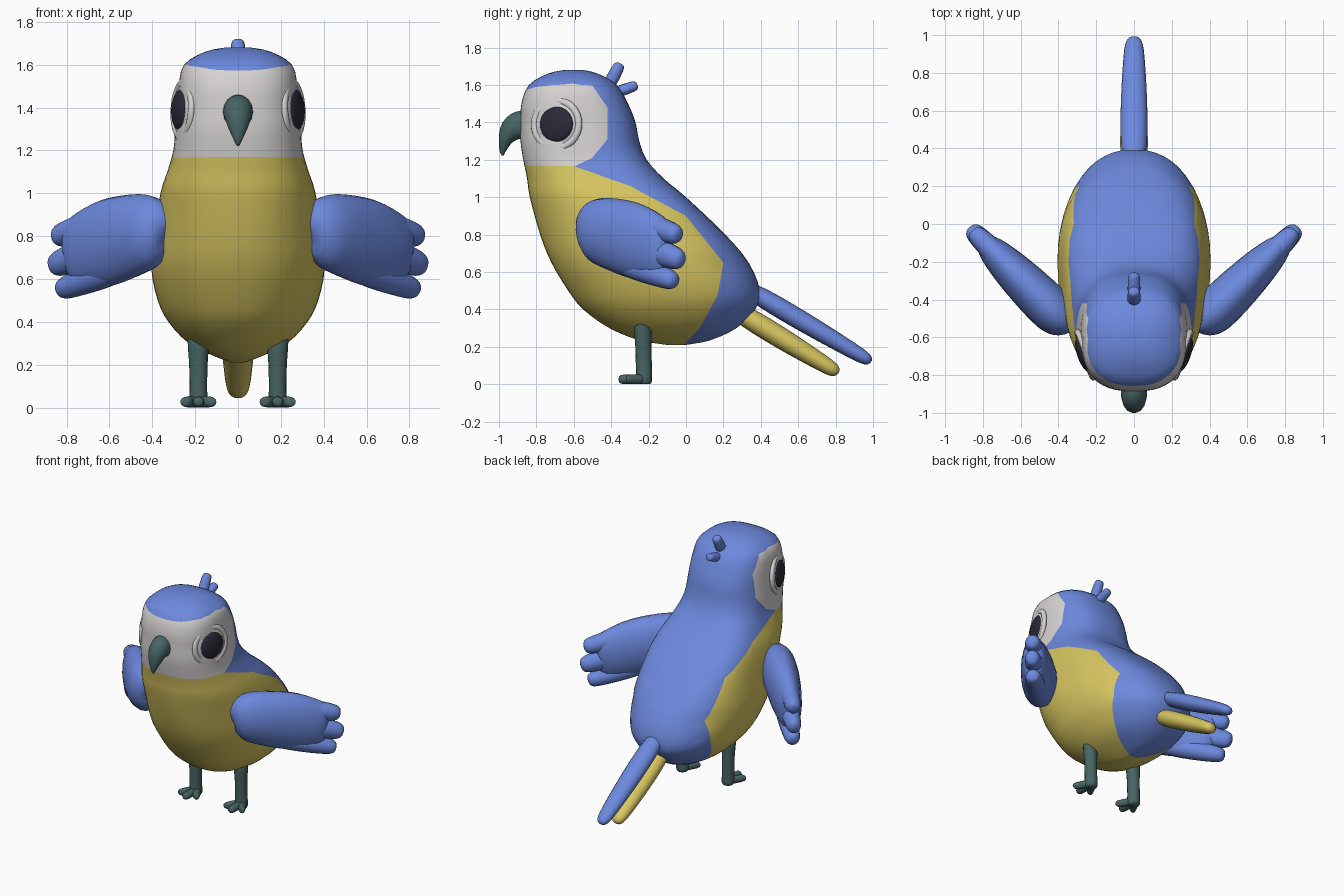
import bpy, bmesh, math
from mathutils import Vector

cube = bpy.data.objects.get("Cube")
if cube:
    bpy.data.objects.remove(cube, do_unlink=True)


def material(name, rgb):
    m = bpy.data.materials.new(name)
    m.use_nodes = True
    m.diffuse_color = (*rgb, 1)
    m.node_tree.nodes["Principled BSDF"].inputs["Base Color"].default_value = (*rgb, 1)
    return m


BLUE = material("feather blue", (0.15, 0.25, 0.73))
YELLOW = material("belly yellow", (0.69, 0.57, 0.12))
WHITE = material("face white", (0.68, 0.65, 0.65))
DARK = material("pupil dark", (0.024, 0.022, 0.04))
TEAL = material("beak and leg teal", (0.065, 0.127, 0.127))


def smooth_rows(rows, steps):
    """Catmull-Rom interpolation through rows of numbers."""
    out = []
    for i in range(len(rows) - 1):
        quad = [rows[max(i - 1, 0)], rows[i], rows[i + 1], rows[min(i + 2, len(rows) - 1)]]
        for k in range(steps):
            t = k / steps
            out.append([0.5 * (2 * b + (c - a) * t + (2 * a - 5 * b + 4 * c - d) * t * t
                               + (3 * b - a - 3 * c + d) * t ** 3) for a, b, c, d in zip(*quad)])
    return out + [list(rows[-1])]


def skin(bm, rings):
    """Bridge rings of points and cap both ends."""
    rings = [[bm.verts.new(p) for p in ring] for ring in rings]
    n = len(rings[0])
    for a, b in zip(rings, rings[1:]):
        for i in range(n):
            bm.faces.new((a[i], a[(i + 1) % n], b[(i + 1) % n], b[i]))
    bm.faces.new(rings[0])
    bm.faces.new(rings[-1])


def tube(bm, rows, side=(1, 0, 0), steps=3, n=16):
    """Rows are x, y, z, radius along side, radius across it."""
    rows = smooth_rows(rows, steps)
    side = Vector(side).normalized()
    rings = []
    for i, (x, y, z, a, b) in enumerate(rows):
        tangent = Vector(rows[min(i + 1, len(rows) - 1)][:3]) - Vector(rows[max(i - 1, 0)][:3])
        up = tangent.cross(side).normalized()
        rings.append([Vector((x, y, z)) + side * max(a, 0.003) * math.cos(w) + up * max(b, 0.003) * math.sin(w)
                      for w in (math.tau * k / n for k in range(n))])
    skin(bm, rings)


def feather(bm, start, end, a, b, side=(1, 0, 0), taper=0.8):
    """Blunt rounded blade running from start to end."""
    start, end = Vector(start), Vector(end)
    shape = ((0, 0.1), (0.04, 0.5), (0.2, 0.95), (0.5, 1), (0.85, taper), (0.97, taper * 0.72), (1, 0.15))
    tube(bm, [(*start.lerp(end, t), a * s, b * s) for t, s in shape], side)


def finish(name, bm, mats, mirror=False):
    bmesh.ops.recalc_face_normals(bm, faces=bm.faces)
    for f in bm.faces:
        f.smooth = True
    mesh = bpy.data.meshes.new(name)
    bm.to_mesh(mesh)
    bm.free()
    for m in mats:
        mesh.materials.append(m)
    obj = bpy.data.objects.new(name, mesh)
    bpy.context.collection.objects.link(obj)
    if mirror:
        obj.modifiers.new("Mirror", 'MIRROR')


# Body and head: height, front, back, half width
sections = [
    (0.21, -0.10, 0.00, 0.03), (0.235, -0.25, 0.13, 0.10), (0.30, -0.41, 0.27, 0.23),
    (0.40, -0.55, 0.37, 0.325), (0.50, -0.63, 0.395, 0.375), (0.65, -0.72, 0.335, 0.405),
    (0.80, -0.78, 0.21, 0.392), (1.00, -0.835, 0.00, 0.362), (1.10, -0.85, -0.12, 0.33),
    (1.20, -0.87, -0.21, 0.302), (1.30, -0.885, -0.25, 0.293), (1.40, -0.885, -0.27, 0.283),
    (1.50, -0.88, -0.31, 0.277), (1.60, -0.84, -0.37, 0.252), (1.66, -0.74, -0.47, 0.155),
    (1.68, -0.65, -0.55, 0.06)]
bm = bmesh.new()
rings = []
for z, front, back, half in smooth_rows(sections, 3):
    roundness = 2.2 + 0.35 * min(max((z - 0.9) / 0.3, 0), 1)
    shoulder = 1.2 * max(0, 1 - abs(z - 0.95) / 0.3)  # broad, flat upper back
    ring = []
    for k in range(48):
        c, s = math.cos(math.tau * k / 48), math.sin(math.tau * k / 48)
        power = 2 / (roundness + (shoulder if s > 0 else 0))
        ring.append((half * math.copysign(abs(c) ** power, c),
                     (front + back) / 2 + (back - front) / 2 * math.copysign(abs(s) ** power, s), z))
    rings.append(ring)
skin(bm, rings)

# Colour borders seen from the side, as convex outlines of (y, z), clockwise
belly = [(-1.0, 1.17), (-0.6, 1.165), (-0.3, 1.06), (0.0, 0.9), (0.2, 0.65),
         (0.17, 0.48), (0.08, 0.31), (-0.04, 0.18), (-1.0, 0.15)]
face = [(-1.0, 1.17), (-1.0, 1.53), (-0.8, 1.59), (-0.6, 1.608), (-0.5, 1.595), (-0.42, 1.48),
        (-0.42, 1.31), (-0.5, 1.21), (-0.6, 1.165)]


def edges_of(outline):
    return list(zip(outline, outline[1:] + outline[:1]))


def inside(p, outline):
    return all((b[0] - a[0]) * (p.z - a[1]) - (b[1] - a[1]) * (p.y - a[0]) <= 0 for a, b in edges_of(outline))


for a, b in edges_of(belly) + edges_of(face):
    bmesh.ops.bisect_plane(bm, geom=bm.verts[:] + bm.edges[:] + bm.faces[:], dist=0.0005,
                           plane_co=(0, *a), plane_no=(0, b[1] - a[1], a[0] - b[0]))
for f in bm.faces:
    p = f.calc_center_median()
    f.material_index = 1 if inside(p, belly) else 2 if inside(p, face) else 0
finish("body", bm, [BLUE, YELLOW, WHITE])

# Beak
bm = bmesh.new()
tube(bm, [(0, -0.84, 1.378, 0.062, 0.077), (0, -0.89, 1.38, 0.07, 0.08), (0, -0.935, 1.355, 0.063, 0.064),
          (0, -0.965, 1.305, 0.045, 0.038), (0, -0.98, 1.25, 0.02, 0.018), (0, -0.98, 1.222, 0.006, 0.006)])
finish("beak", bm, [TEAL])

# Crest
bm = bmesh.new()
feather(bm, (0, -0.425, 1.575), (0, -0.35, 1.715), 0.035, 0.034, taper=0.9)
feather(bm, (0, -0.40, 1.55), (0, -0.26, 1.6), 0.033, 0.03, taper=0.9)
finish("crest", bm, [BLUE])

# Tail
bm = bmesh.new()
feather(bm, (0, 0.26, 0.55), (0, 0.99, 0.12), 0.07, 0.053)
finish("upper_tail", bm, [BLUE])
bm = bmesh.new()
feather(bm, (0, 0.20, 0.435), (0, 0.815, 0.06), 0.072, 0.057)
finish("lower_tail", bm, [YELLOW])


# Wings: a thick blade with three feather tips
def wing_point(x, z):
    return (x, x - 0.89, z)


bm = bmesh.new()
across = (0.7, -0.7, 0)
blade = [(0.335, 0.82, 0.01, 0.03), (0.35, 0.825, 0.07, 0.11), (0.40, 0.825, 0.11, 0.165),
         (0.48, 0.807, 0.118, 0.19), (0.60, 0.772, 0.108, 0.203), (0.70, 0.74, 0.09, 0.185),
         (0.77, 0.715, 0.065, 0.15), (0.795, 0.71, 0.02, 0.06)]
tube(bm, [(*wing_point(x, z), t, h) for x, z, t, h in blade], across, n=20)
for x0, z0, x1, z1, h in ((0.52, 0.90, 0.855, 0.795, 0.07), (0.52, 0.79, 0.87, 0.66, 0.075),
                          (0.52, 0.66, 0.835, 0.548, 0.065)):
    feather(bm, wing_point(x0, z0), wing_point(x1, z1), 0.065, h, across, taper=0.85)
finish("wings", bm, [BLUE], mirror=True)

# Legs and feet
bm = bmesh.new()
tube(bm, [(0.185, -0.235, 0.375, 0.042, 0.03), (0.185, -0.232, 0.31, 0.05, 0.045), (0.185, -0.228, 0.2, 0.043, 0.043),
          (0.185, -0.225, 0.08, 0.041, 0.043), (0.185, -0.225, 0.02, 0.045, 0.043), (0.185, -0.225, 0.0, 0.035, 0.035)])
for dx, y in ((-0.065, -0.32), (0, -0.36), (0.065, -0.32)):
    feather(bm, (0.185, -0.2, 0.027), (0.185 + dx, y, 0.026), 0.028, 0.026, taper=0.95)
finish("legs", bm, [TEAL], mirror=True)

# Eyes: raised ring, pad and pupil facing outward and slightly forward
outward = Vector((math.cos(0.33), -math.sin(0.33), 0.05))
turn = outward.to_track_quat('Z', 'Y').to_euler()


def eye_part(name, x, scale, mat, ring=False):
    spot = dict(location=(x, -0.692, 1.39), rotation=turn)
    if ring:
        bpy.ops.mesh.primitive_torus_add(major_radius=0.125, minor_radius=0.02, major_segments=32,
                                         minor_segments=10, **spot)
    else:
        bpy.ops.mesh.primitive_uv_sphere_add(segments=32, ring_count=16, radius=1, **spot)
    obj = bpy.context.object
    obj.name = name
    obj.scale = scale
    bpy.ops.object.transform_apply(location=True, rotation=True, scale=True)
    bpy.ops.object.shade_smooth()
    obj.data.materials.append(mat)
    obj.modifiers.new("Mirror", 'MIRROR')


eye_part("eye_rings", 0.258, (1, 1, 0.8), WHITE, ring=True)
eye_part("eye_pads", 0.255, (0.125, 0.125, 0.03), WHITE)
eye_part("pupils", 0.27, (0.095, 0.095, 0.03), DARK)
